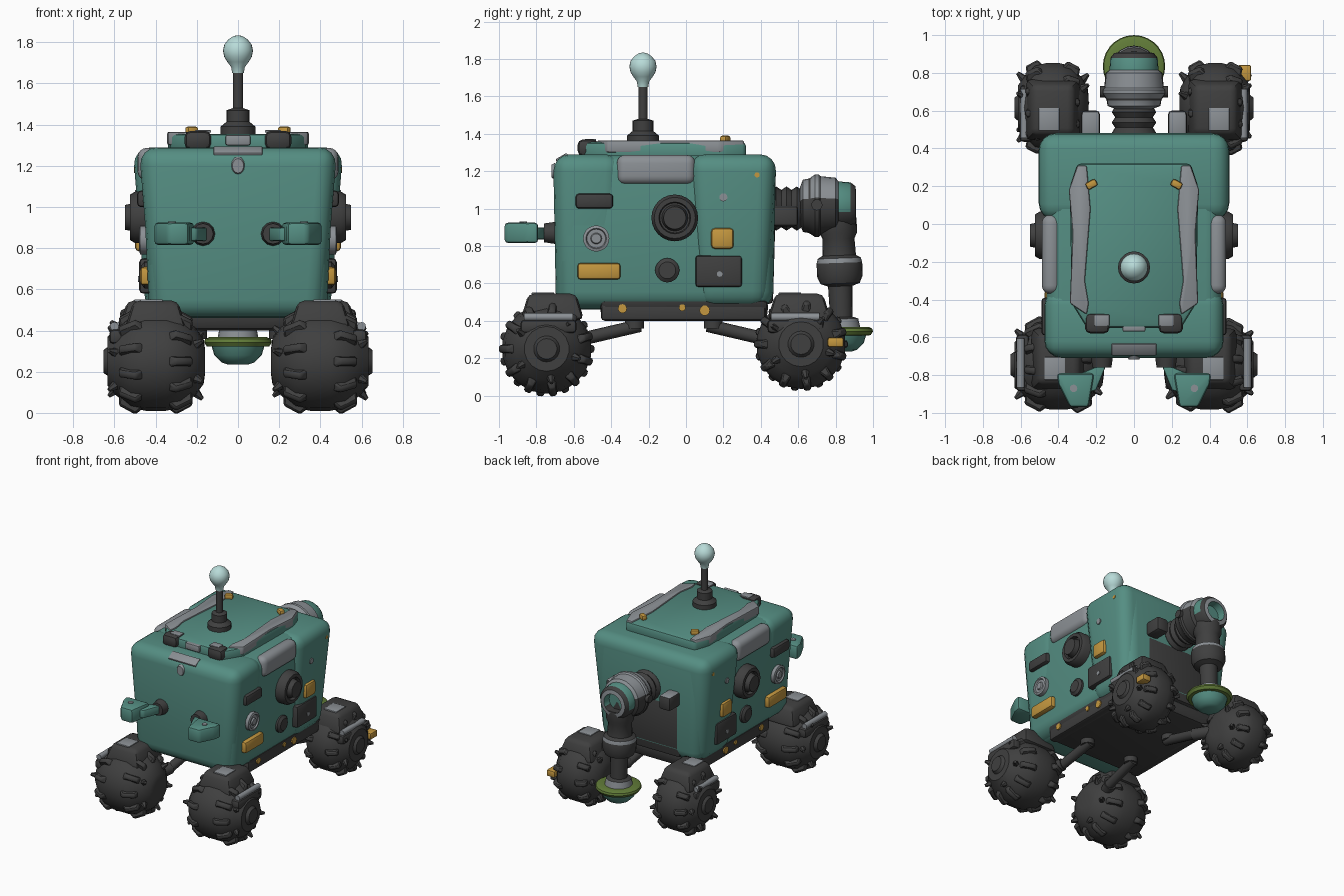
import bpy, bmesh, math
from mathutils import Vector, Matrix

if "Cube" in bpy.data.objects:
    bpy.data.objects.remove(bpy.data.objects["Cube"])

def material(name, rgb):
    m = bpy.data.materials.new(name)
    m.diffuse_color = (*rgb, 1)
    m.use_nodes = True
    m.node_tree.nodes["Principled BSDF"].inputs["Base Color"].default_value = m.diffuse_color
    return m

MATS = [material("teal paint", (0.09, 0.27, 0.225)), material("dark metal", (0.05, 0.05, 0.05)),
        material("light grey metal", (0.26, 0.28, 0.30)), material("amber", (0.55, 0.31, 0.05)),
        material("olive green", (0.12, 0.20, 0.04)), material("pale glass", (0.48, 0.71, 0.69))]
TEAL, DARK, GREY, AMBER, OLIVE, PALE = range(6)

def finish(name, bm, mat=None, rule=None):
    bmesh.ops.recalc_face_normals(bm, faces=bm.faces)
    bm.normal_update()
    for f in bm.faces:
        if rule:
            f.material_index = rule(f.calc_center_median(), f.normal)
        elif mat is not None:
            f.material_index = mat
    me = bpy.data.meshes.new(name)
    bm.to_mesh(me)
    bm.free()
    for m in MATS:
        me.materials.append(m)
    ob = bpy.data.objects.new(name, me)
    bpy.context.collection.objects.link(ob)
    return ob

def box(name, c, s, mat, bevel=0.015, seg=2, top=(1, 1), rot=None, rule=None):
    """Bevelled box; top = x/y scale of the upper face."""
    bm = bmesh.new()
    bmesh.ops.create_cube(bm, size=1)
    for v in bm.verts:
        k = top if v.co.z > 0 else (1, 1)
        v.co = Vector((v.co.x * s[0] * k[0], v.co.y * s[1] * k[1], v.co.z * s[2]))
    bmesh.ops.bevel(bm, geom=bm.edges[:], offset=bevel, segments=seg, profile=0.5,
                    affect='EDGES', clamp_overlap=True)
    bm.transform(Matrix.Translation(c) @ (rot or Matrix()))
    return finish(name, bm, mat, rule)

def lathe(name, origin, axis, profile, mat=DARK, n=20, mats=None, rule=None):
    """Revolve (height, radius) points round an axis; mats = one colour per band."""
    bm = bmesh.new()
    rings = [[bm.verts.new((r * math.cos(2 * math.pi * i / n), r * math.sin(2 * math.pi * i / n), h))
              for i in range(n)] for h, r in profile]
    for k in range(len(rings) - 1):
        for i in range(n):
            j = (i + 1) % n
            f = bm.faces.new((rings[k][i], rings[k][j], rings[k + 1][j], rings[k + 1][i]))
            f.material_index = mats[k] if mats else mat
    bm.faces.new(rings[0]).material_index = mats[0] if mats else mat
    bm.faces.new(rings[-1]).material_index = mats[-1] if mats else mat
    q = Vector((0, 0, 1)).rotation_difference(Vector(axis)).to_matrix().to_4x4()
    bm.transform(Matrix.Translation(origin) @ q)
    return finish(name, bm, None if mats else mat, rule)

def rod(name, a, b, r, mat, r2=None, n=12):
    a, b = Vector(a), Vector(b)
    return lathe(name, a, (b - a).normalized(), [(0, r), ((b - a).length, r2 or r)], mat, n)

def prism(name, pts, z0, z1, mat, bevel=0.01):
    bm = bmesh.new()
    f = bm.faces.new([bm.verts.new((x, y, z0)) for x, y in pts])
    ext = bmesh.ops.extrude_face_region(bm, geom=[f], use_keep_orig=True)
    bmesh.ops.translate(bm, vec=(0, 0, z1 - z0), verts=[g for g in ext["geom"] if isinstance(g, bmesh.types.BMVert)])
    bmesh.ops.bevel(bm, geom=bm.edges[:], offset=bevel, segments=2, profile=0.5, affect='EDGES', clamp_overlap=True)
    return finish(name, bm, mat)

# Hull: tapered rounded body with wider front and rear shells
box("hull", (0, -0.11, 0.875), (0.86, 1.15, 0.82), TEAL, 0.09, 4, (1.09, 1.03))
box("front_shell", (0, -0.525, 0.875), (0.83, 0.34, 0.83), TEAL, 0.09, 4, (1.16, 1.09))
box("rear_shell", (0, 0.25, 0.88), (0.89, 0.38, 0.82), TEAL, 0.09, 4, (1.15, 1.24))
box("belly", (0, -0.01, 0.455), (0.74, 0.88, 0.11), DARK, 0.03, 2, (1.16, 1.03))
box("rear_recess", (0, 0.425, 0.70), (0.54, 0.08, 0.42), DARK, 0.02, 2, (1, 1.3))
lathe("front_badge", (0, -0.70, 1.2), (0, -1, 0), [(0, 0.045), (0.018, 0.035)], GREY, 12).scale = (0.8, 1, 1)
box("front_top_patch", (0, -0.663, 1.272), (0.24, 0.07, 0.02), GREY, 0.008, 2,
    rot=Matrix.Rotation(math.radians(30), 4, 'X'))

# Roof hatch and antenna
prism("roof_hatch", [(-0.34, 0.2), (-0.30, 0.32), (0.30, 0.32), (0.34, 0.2), (0.33, -0.42), (0.25, -0.55),
                     (-0.25, -0.55), (-0.33, -0.42)], 1.26, 1.355, TEAL, 0.02)
box("hatch_front_patch", (0, -0.55, 1.325), (0.12, 0.04, 0.05), GREY, 0.008)
lathe("antenna_base", (0, -0.23, 1.34), (0, 0, 1),
      [(0, 0.085), (0.05, 0.085), (0.075, 0.055), (0.13, 0.055), (0.14, 0.025), (0.33, 0.025)], DARK)
lathe("antenna_bulb", (0, -0.23, 1.76), (0, 0, 1),
      [(-0.11, 0.028), (-0.08, 0.033), (-0.055, 0.052), (-0.03, 0.067), (0, 0.073), (0.03, 0.066),
       (0.055, 0.046), (0.07, 0.022), (0.074, 0.004)], PALE, 24)

for s, side in ((1, "right"), (-1, "left")):
    # Roof trim
    prism(side + "_hatch_strip", [(s * x, y) for x, y in ((0.25, 0.31), (0.30, 0.31), (0.345, 0.18), (0.325, -0.05),
          (0.34, -0.42), (0.25, -0.48), (0.24, -0.42), (0.26, -0.3), (0.23, 0.08))], 1.30, 1.365, GREY)
    box(side + "_hatch_clamp", (s * 0.195, -0.525, 1.325), (0.13, 0.11, 0.09), DARK, 0.03)
    box(side + "_clamp_cap", (s * 0.17, -0.51, 1.367), (0.08, 0.06, 0.012), GREY, 0.004)
    box(side + "_hatch_light", (s * 0.225, 0.21, 1.37), (0.06, 0.04, 0.04), AMBER, 0.012,
        rot=Matrix.Rotation(-s * 0.5, 4, 'Z'))
    box(side + "_shoulder_plate", (s * 0.438, -0.16, 1.208), (0.10, 0.42, 0.158), GREY, 0.045, 4)

    # Side panel fittings: name, y, z, width, height, outer x, colour
    for nm, y, z, w, h, x, m in (("vent", -0.49, 1.04, 0.20, 0.08, 0.49, DARK),
                                 ("amber_plate", -0.465, 0.665, 0.23, 0.09, 0.475, AMBER),
                                 ("dark_plate", 0.175, 0.665, 0.25, 0.17, 0.48, DARK),
                                 ("amber_button", 0.195, 0.84, 0.12, 0.11, 0.50, AMBER)):
        box(side + "_" + nm, (s * (x - 0.04), y, z), (0.08, w, h), m, 0.018)
    lathe(side + "_dial", (s * 0.40, -0.48, 0.84), (s, 0, 0),
          [(0, 0.07), (0.075, 0.07), (0.08, 0.055), (0.07, 0.05), (0.07, 0.03), (0.08, 0.025)], GREY)
    lathe(side + "_porthole", (s * 0.40, -0.06, 0.95), (s, 0, 0),
          [(0, 0.125), (0.10, 0.125), (0.125, 0.11), (0.125, 0.085), (0.10, 0.08), (0.10, 0.07),
           (0.15, 0.06), (0.15, 0.01)], DARK, 24)
    lathe(side + "_cap", (s * 0.40, -0.10, 0.67), (s, 0, 0), [(0, 0.065), (0.055, 0.065), (0.07, 0.045)], DARK)
    for nm, y, z, x, r, m in (("bolt", 0.2, 1.06, 0.50, 0.022, GREY), ("plate_bolt", 0.18, 0.65, 0.485, 0.015, GREY),
                              ("lamp", 0.38, 1.18, 0.505, 0.014, AMBER), ("sill_lamp_a", -0.34, 0.465, 0.42, 0.024, AMBER),
                              ("sill_lamp_b", -0.02, 0.47, 0.42, 0.018, AMBER), ("sill_lamp_c", 0.10, 0.455, 0.42, 0.028, AMBER)):
        rod(side + "_" + nm, (s * (x - 0.06), y, z), (s * x, y, z), r, m)
    box(side + "_sill", (s * 0.375, -0.015, 0.455), (0.07, 0.88, 0.11), DARK, 0.02)

    # Front bumper horns
    rod(side + "_horn_mount", (s * 0.17, -0.66, 0.87), (s * 0.17, -0.76, 0.87), 0.065, DARK, 0.05)
    prism(side + "_horn_arm", [(s * x, y) for x, y in ((0.14, -0.73), (0.28, -0.79), (0.27, -0.90), (0.20, -0.88))],
          0.835, 0.90, TEAL)
    prism(side + "_horn", [(s * x, y) for x, y in ((0.21, -0.79), (0.41, -0.79), (0.40, -0.85), (0.34, -0.97), (0.24, -0.97))],
          0.815, 0.925, TEAL, 0.02)
    rod(side + "_horn_bolt", (s * 0.32, -0.87, 0.90), (s * 0.32, -0.87, 0.93), 0.02, GREY)

    # Wheels with lugs, fenders, handles and suspension arms
    for end, x, y, z, hw in (("front", 0.40, -0.745, 0.25, 0.24), ("rear", 0.43, 0.615, 0.275, 0.19)):
        nm = f"{end}_{side}_"
        c = Vector((s * x, y, z))
        lathe(nm + "wheel", c, (s, 0, 0),
              [(-hw, 0.06), (-0.97 * hw, 0.11), (-0.8 * hw, 0.165), (-0.5 * hw, 0.225), (-0.2 * hw, 0.24), (0.2 * hw, 0.24),
               (0.5 * hw, 0.225), (0.8 * hw, 0.165), (0.97 * hw, 0.12), (0.97 * hw, 0.07), (1.06 * hw, 0.055)], DARK, 18)
        for i in range(11):
            for row in (-1, 1):
                a = 2 * math.pi * (i + 0.25 * row) / 11
                d = Vector((0, math.sin(a), math.cos(a)))
                rot = Matrix.Rotation(-a, 4, 'X') @ Matrix.Rotation(row * 0.5, 4, 'Y')
                box(nm + "lug", c + d * 0.215 + Vector((row * 0.53 * hw, 0, 0)), (0.55 * hw, 0.055, 0.05), DARK, 0.008, 1,
                    (0.7, 0.6), rot)
                k = c + d * 0.15 + Vector((row * 0.8 * hw, 0, 0))
                if i % 2:
                    rod(nm + "stud", k, k + d * 0.035 + Vector((row * 0.035, 0, 0)), 0.025, DARK, 0.01, 6)
        top = 0.545
        fy = y + (0.03 if end == "front" else -0.01)
        box(nm + "fender", (c.x, fy, top - 0.07), (0.30, 0.34, 0.14), DARK, 0.03, 2, (0.72, 0.75))
        box(nm + "fender_patch", (s * (x + 0.02), fy - 0.05, top), (0.11, 0.12, 0.012), GREY, 0.004)
        ox = x + hw - 0.04
        box(nm + "outer_guard", (s * (ox - 0.01), fy - 0.02, 0.37), (0.07, 0.30, 0.07), DARK, 0.02)
        rod(nm + "handle", (s * ox, fy - 0.15, 0.42), (s * ox, fy + 0.11, 0.42), 0.021, GREY)
        t = 1 if end == "front" else -1
        rod(nm + "axle", (s * (x - 0.1), y, z + 0.02), (s * 0.22, y + t * 0.22, 0.31), 0.045, DARK)
        rod(nm + "suspension", (s * 0.22, y + t * 0.20, 0.305), (s * 0.2, y + t * 0.50, 0.375), 0.035, DARK)
        rod(nm + "strut", (s * 0.2, y + t * 0.47, 0.36), (s * 0.2, y + t * 0.47, 0.43), 0.05, DARK)

    # Rear clamps beside the arm
    box(side + "_rear_clamp", (s * 0.23, 0.53, 0.96), (0.10, 0.14, 0.11), DARK, 0.02,
        rule=lambda c, n: GREY if n.z > 0.6 else DARK)
    box(side + "_tow_hook", (s * 0.3, 0.40, 0.49), (0.06, 0.06, 0.12), DARK, 0.015)

box("wheel_marker", (0.585, 0.80, 0.285), (0.07, 0.085, 0.05), AMBER, 0.01)

# Rear arm: ribbed shoulder, elbow housing, forearm and sensor bowl
ribs = [(0.40 + 0.0275 * i, 0.118 if i % 2 else 0.10) for i in range(9)]
lathe("arm_shoulder", (0, 0, 1.0), (0, 1, 0), ribs, DARK, 20)
lathe("arm_elbow", (0, 0, 1.015), (0, 1, 0),
      [(0.61, 0.10), (0.625, 0.14), (0.655, 0.145), (0.665, 0.15), (0.69, 0.168), (0.71, 0.168), (0.72, 0.158),
       (0.80, 0.15), (0.815, 0.13), (0.88, 0.125), (0.905, 0.105), (0.91, 0.075), (0.85, 0.07), (0.85, 0.01)],
      n=24, rule=lambda c, n: (DARK if c.z < 1.06 or 0.655 < c.y < 0.668 else GREY) if c.y < 0.82
      else TEAL if c.y < 0.89 and c.z > 0.98 else GREY if c.y > 0.9 and n.y > 0.5 else DARK)
rod("elbow_pins", (-0.18, 0.70, 1.02), (0.18, 0.70, 1.02), 0.03, DARK)
lathe("forearm", (0, 0.845, 0), (0, 0.035, -1),
      [(-0.95, 0.10), (-0.87, 0.10), (-0.84, 0.085), (-0.75, 0.09), (-0.735, 0.115), (-0.71, 0.122), (-0.64, 0.122),
       (-0.60, 0.105), (-0.585, 0.065), (-0.42, 0.06), (-0.41, 0.09), (-0.36, 0.10)],
      mats=[DARK, DARK, DARK, DARK, GREY, DARK, DARK, DARK, DARK, DARK, GREY], n=20)
lathe("sensor_ring", (0, 0.835, 0.343), (0, 0, 1),
      [(-0.022, 0.12), (-0.02, 0.152), (0, 0.165), (0.015, 0.16), (0.025, 0.14), (0.02, 0.08)], OLIVE, 28)
lathe("sensor_bowl", (0, 0.835, 0.33), (0, 0, 1),
      [(-0.095, 0.05), (-0.085, 0.08), (-0.05, 0.115), (0, 0.13)], TEAL, 24)

bpy.ops.object.select_all(action='SELECT')
bpy.context.view_layer.objects.active = bpy.data.objects["hull"]
bpy.ops.object.shade_smooth_by_angle(angle=math.radians(35))
